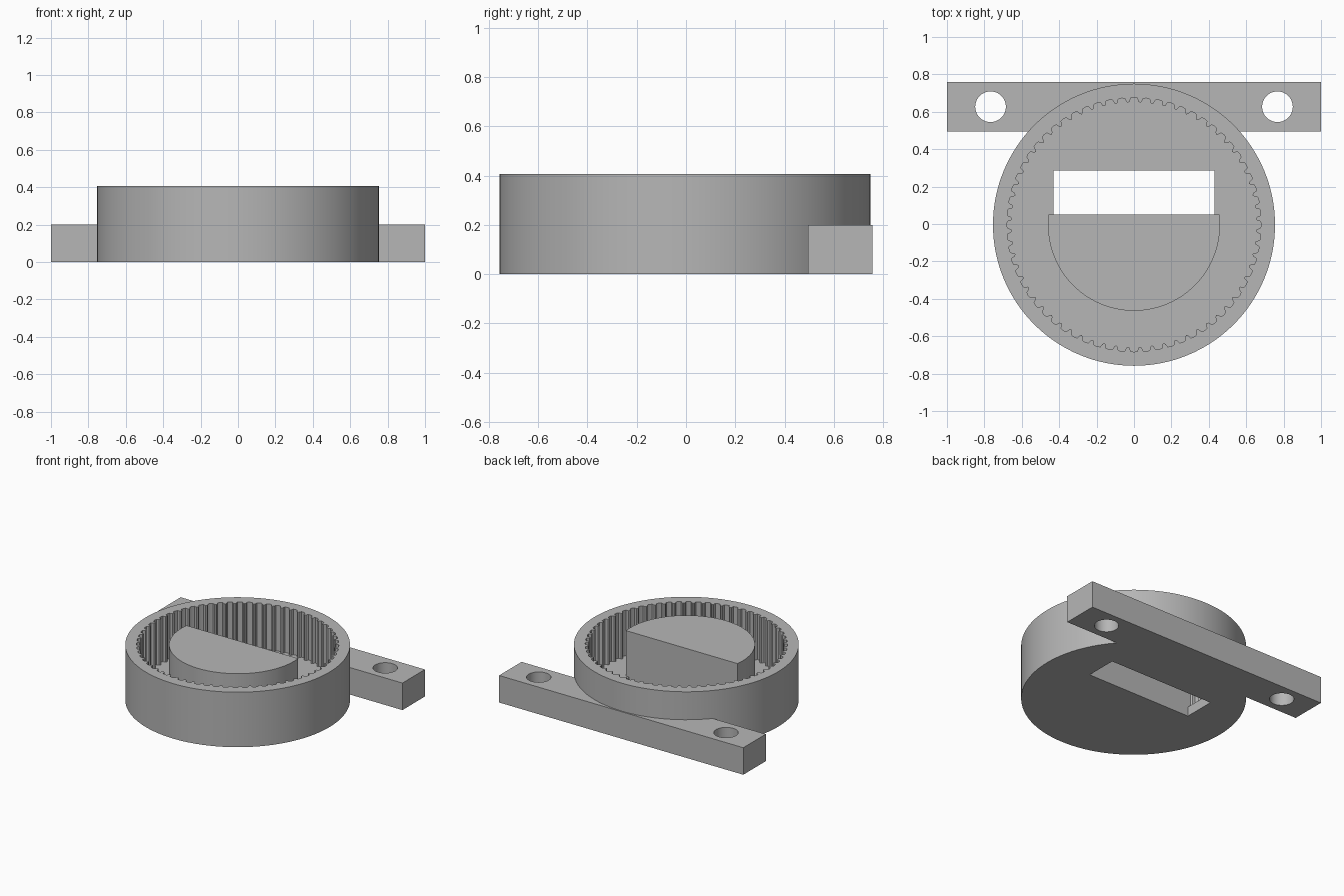
import bpy
import bmesh
from math import cos, sin, pi, radians, asin

if "Cube" in bpy.data.objects:
    bpy.data.objects.remove(bpy.data.objects["Cube"])

CY = -0.004            # centre of the ring along y
OUTER, HEIGHT = 0.754, 0.407
ROOT, TIP, TEETH = 0.68, 0.653, 64
FLOOR = 0.07

grey = bpy.data.materials.new("plain grey")
grey.use_nodes = True
colour = (0.47, 0.47, 0.47, 1)
grey.diffuse_color = colour
grey.node_tree.nodes["Principled BSDF"].inputs["Base Color"].default_value = colour


def arc(r, a0, a1, n, cx=0.0, cy=CY):
    """Points along an arc, both ends included."""
    angles = [a0 + (a1 - a0) * i / n for i in range(n + 1)]
    return [(cx + r * cos(a), cy + r * sin(a)) for a in angles]


def circle(r, n, cx=0.0, cy=CY):
    return arc(r, 0, 2 * pi, n, cx, cy)[:-1]


def rectangle(x, y0, y1):
    return [(-x, y0), (x, y0), (x, y1), (-x, y1)]


def gear_outline():
    """Internal gear: rounded root, sloped flanks and rounded tip."""
    tooth = [(-0.26, ROOT - 0.003), (0, ROOT), (0.26, ROOT - 0.003),
             (0.36, TIP + 0.006), (0.5, TIP), (0.64, TIP + 0.006)]
    pitch = 2 * pi / TEETH
    return [(r * cos((k + f) * pitch), CY + r * sin((k + f) * pitch))
            for k in range(TEETH) for f, r in tooth]


def plate(name, loops, z0, z1):
    """Extrude an outline (with optional holes) from z0 to z1."""
    bm = bmesh.new()
    edges = []
    for loop in loops:
        vs = [bm.verts.new((x, y, z0)) for x, y in loop]
        edges += [bm.edges.new((v, vs[i - 1])) for i, v in enumerate(vs)]
    bmesh.ops.triangle_fill(bm, use_beauty=True, use_dissolve=False, edges=edges)
    out = bmesh.ops.extrude_face_region(bm, geom=bm.faces[:], use_keep_orig=True)
    top = [g for g in out["geom"] if isinstance(g, bmesh.types.BMVert)]
    bmesh.ops.translate(bm, verts=top, vec=(0, 0, z1 - z0))
    bmesh.ops.recalc_face_normals(bm, faces=bm.faces[:])
    mesh = bpy.data.meshes.new(name)
    bm.to_mesh(mesh)
    bm.free()
    mesh.materials.append(grey)
    obj = bpy.data.objects.new(name, mesh)
    bpy.context.collection.objects.link(obj)
    bpy.ops.object.select_all(action="DESELECT")
    obj.select_set(True)
    bpy.context.view_layer.objects.active = obj
    bpy.ops.object.shade_smooth_by_angle(angle=radians(25))
    return obj


# Toothed ring and the slotted floor that fills it
gear = gear_outline()
plate("toothed_ring", [circle(OUTER, 128), gear], 0, HEIGHT)
plate("slotted_floor", [gear, rectangle(0.43, 0.05, 0.285)], 0, FLOOR)

# Raised half disc, flat along the front edge of the slot
half_r = 0.46
tilt = asin((0.05 - CY) / half_r)
plate("half_disc", [arc(half_r, -pi - tilt, tilt, 64)], FLOOR, HEIGHT)

# Mounting bar with two bolt holes, hollowed where it meets the ring
bar_y0, bar_y1, bar_r = 0.495, 0.758, OUTER - 0.003
meet = asin((bar_y0 - CY) / bar_r)
outline = [(-1, bar_y0)] + arc(bar_r, pi - meet, meet, 40)
outline += [(1, bar_y0), (1, bar_y1), (-1, bar_y1)]
holes = [circle(0.082, 40, side * 0.767, 0.627) for side in (-1, 1)]
plate("mounting_bar", [outline] + holes, 0, 0.2)
